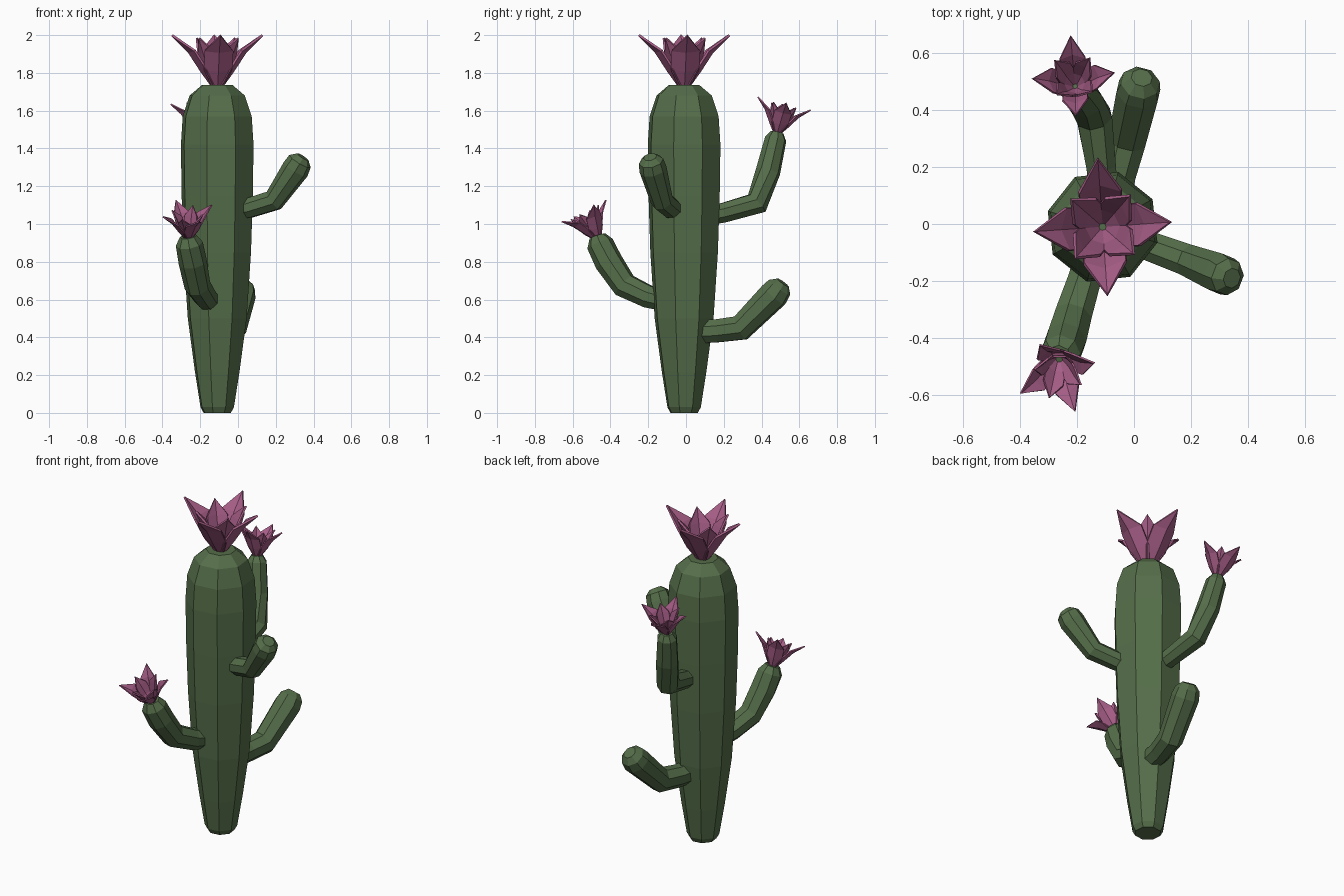
import bpy, bmesh
from math import sin, cos, pi, radians
from mathutils import Vector, Matrix

if "Cube" in bpy.data.objects:
    bpy.data.objects.remove(bpy.data.objects["Cube"])


def material(name, color):
    m = bpy.data.materials.new(name)
    m.diffuse_color = (*color, 1)
    m.use_nodes = True
    m.node_tree.nodes["Principled BSDF"].inputs["Base Color"].default_value = m.diffuse_color
    return m


GREEN = material("cactus_green", (0.09, 0.155, 0.067))
PINK = material("petal_pink", (0.38, 0.11, 0.24))


def finish(name, bm, mat):
    bmesh.ops.recalc_face_normals(bm, faces=bm.faces)
    me = bpy.data.meshes.new(name)
    bm.to_mesh(me)
    bm.free()
    me.materials.append(mat)
    ob = bpy.data.objects.new(name, me)
    bpy.context.collection.objects.link(ob)
    return ob


def tube(name, stations, phase=22.5, sides=8):
    """Faceted stem through (x, y, z, radius) stations, closed at both ends."""
    bm = bmesh.new()
    pts = [Vector(s[:3]) for s in stations]
    rings, n = [], len(pts)
    for i, s in enumerate(stations):
        a = (pts[i] - pts[i - 1]).normalized() if i else Vector()
        b = (pts[i + 1] - pts[i]).normalized() if i < n - 1 else Vector()
        t = (a + b).normalized()
        # world X/Y frame for the trunk, sideways frame for leaning arms
        side = t.cross(Vector((0, 0, 1)))
        u = side.normalized() if side.length > 0.05 else Vector((1, 0, 0))
        v = t.cross(u)
        rings.append([bm.verts.new(pts[i] + s[3] * (
            cos(radians(phase) + 2 * pi * k / sides) * u +
            sin(radians(phase) + 2 * pi * k / sides) * v)) for k in range(sides)])
    for r, q in zip(rings, rings[1:]):
        for k in range(sides):
            j = (k + 1) % sides
            bm.faces.new((r[k], r[j], q[j], q[k]))
    bm.faces.new(rings[0])
    bm.faces.new(rings[-1])
    return finish(name, bm, GREEN)


def petal(bm, angle, path, widths, cup, xf):
    """Cupped pointed leaf: path is (outward, up), widths are half widths."""
    rot = Matrix.Rotation(angle, 4, 'Z')
    rows = []
    for (r, z), w in zip(path, widths):
        if w == 0:
            rows.append([bm.verts.new(xf @ rot @ Vector((r, 0, z)))])
        else:
            rows.append([bm.verts.new(xf @ rot @ Vector(
                (r - cup * abs(k) * w, k * w, z + 0.3 * cup * abs(k) * w)))
                for k in (-1, 0, 1)])
    for p, q in zip(rows, rows[1:]):
        for k in (0, 1):
            if len(q) == 1:
                bm.faces.new((p[k], p[k + 1], q[0]))
            else:
                bm.faces.new((p[k], p[k + 1], q[k + 1], q[k]))


def flower(name, base, axis, scale, phase):
    """Four spread outer petals and four upright inner petals."""
    tilt = Vector((0, 0, 1)).rotation_difference(Vector(axis)).to_matrix().to_4x4()
    xf = Matrix.Translation(base) @ tilt @ Matrix.Scale(scale, 4)
    bm = bmesh.new()
    for k in range(4):
        a = radians(phase) + k * pi / 2
        petal(bm, a, [(0.02, 0), (0.085, 0.09), (0.15, 0.19), (0.24, 0.28)],
              [0.025, 0.072, 0.075, 0], 0.35, xf)
        petal(bm, a + pi / 4, [(0.01, 0), (0.065, 0.08), (0.105, 0.18), (0.145, 0.265)],
              [0.02, 0.058, 0.06, 0], 0.4, xf)
    ob = finish(name, bm, PINK)
    mod = ob.modifiers.new("thickness", 'SOLIDIFY')
    mod.thickness = 0.012 * scale
    mod.offset = 0


# trunk
cx, cy = -0.11, -0.01
profile = [(0, 0.075), (0.03, 0.092), (0.22, 0.123), (0.5, 0.162), (0.85, 0.186), (1.15, 0.196),
           (1.42, 0.2), (1.57, 0.19), (1.68, 0.152), (1.735, 0.085)]
tube("trunk", [(cx, cy, z, r) for z, r in profile], phase=-16)

# arms
tube("right_arm", [(-0.03, -0.045, 1.07, 0.05), (0.06, -0.08, 1.085, 0.056),
                   (0.19, -0.128, 1.125, 0.06), (0.305, -0.175, 1.29, 0.073),
                   (0.328, -0.185, 1.332, 0.066), (0.343, -0.19, 1.355, 0.036)])
tube("back_upper_arm", [(-0.105, 0.08, 1.035, 0.053), (-0.115, 0.2, 1.06, 0.056),
                        (-0.14, 0.375, 1.11, 0.066), (-0.175, 0.435, 1.28, 0.066),
                        (-0.203, 0.475, 1.45, 0.058), (-0.207, 0.482, 1.485, 0.035)])
tube("back_lower_arm", [(-0.07, 0.08, 0.43, 0.066), (-0.055, 0.17, 0.435, 0.066),
                        (-0.025, 0.29, 0.45, 0.072), (0.015, 0.465, 0.625, 0.08),
                        (0.022, 0.495, 0.665, 0.07), (0.027, 0.513, 0.69, 0.038)])
tube("front_arm", [(-0.15, -0.1, 0.59, 0.058), (-0.175, -0.2, 0.615, 0.063),
                   (-0.215, -0.325, 0.675, 0.07), (-0.24, -0.41, 0.80, 0.075),
                   (-0.258, -0.455, 0.895, 0.072), (-0.264, -0.468, 0.935, 0.045)])

# flowers
flower("top_flower", (cx, cy, 1.72), (0, 0, 1), 1.0, 4)
flower("back_flower", (-0.206, 0.48, 1.475), (-0.04, 0.24, 0.97), 0.6, 4)
flower("front_flower", (-0.263, -0.465, 0.92), (-0.03, -0.45, 0.89), 0.6, 25)
